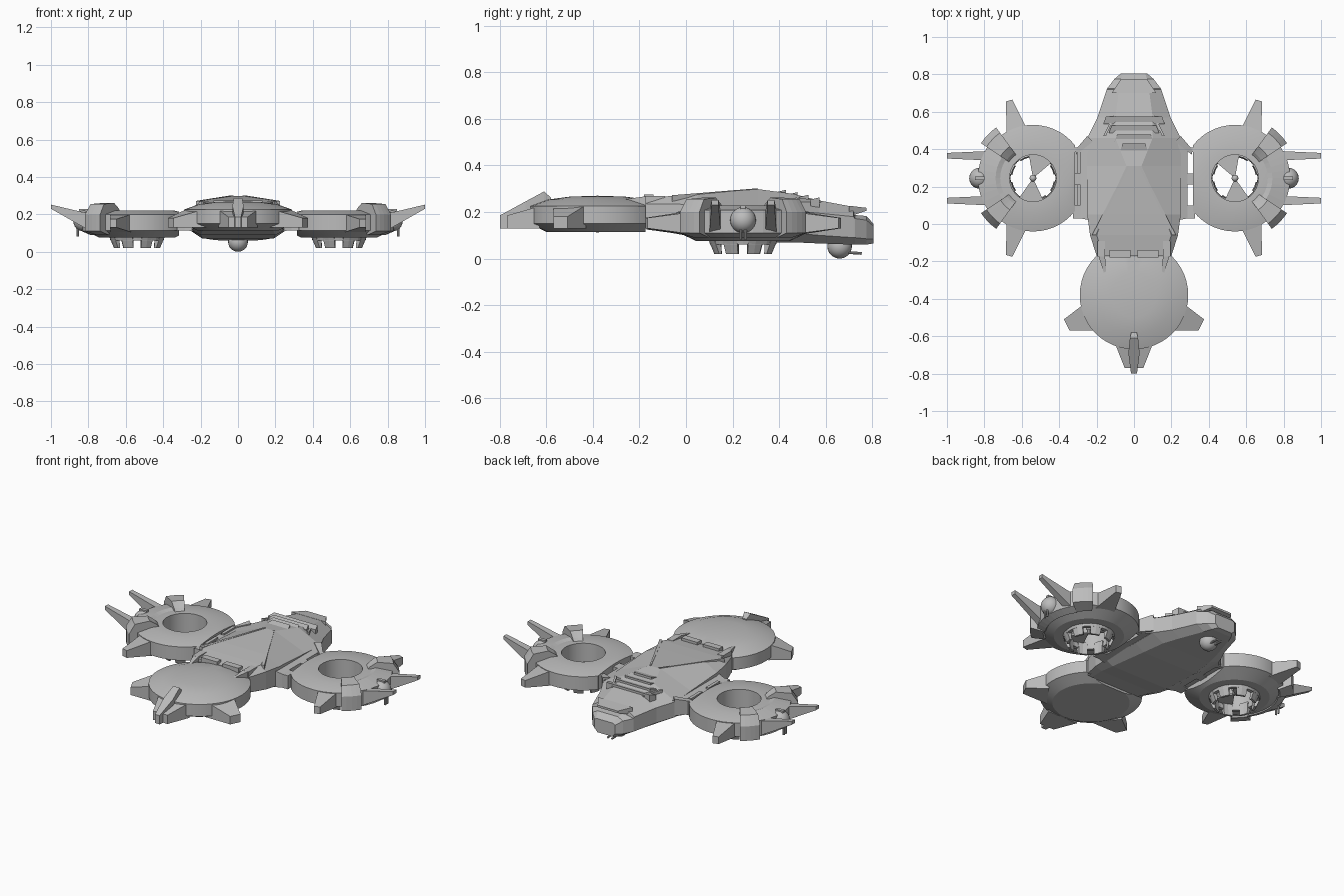
import bpy, bmesh, math
from mathutils import Vector, Matrix

cube = bpy.data.objects.get("Cube")
if cube:
    bpy.data.objects.remove(cube)

grey = bpy.data.materials.new("hull grey")
grey.use_nodes = True
grey.diffuse_color = (0.5, 0.5, 0.5, 1)
grey.node_tree.nodes["Principled BSDF"].inputs["Base Color"].default_value = (0.5, 0.5, 0.5, 1)

POD = Vector((0.54, 0.245, 0))
TAIL = Vector((0, -0.38, 0))


def finish(name, bm, mirror=False, smooth=False):
    bmesh.ops.recalc_face_normals(bm, faces=bm.faces)
    mesh = bpy.data.meshes.new(name)
    bm.to_mesh(mesh)
    bm.free()
    ob = bpy.data.objects.new(name, mesh)
    bpy.context.collection.objects.link(ob)
    mesh.materials.append(grey)
    if mirror:
        ob.modifiers.new("mirror", "MIRROR").use_mirror_merge = False
    if smooth:
        bpy.ops.object.select_all(action="DESELECT")
        ob.select_set(True)
        bpy.context.view_layer.objects.active = ob
        bpy.ops.object.shade_smooth_by_angle(angle=math.radians(25))
    return ob


def loft(name, rings, mirror=False, closed=False):
    """Skin equal rings of points; cap the ends unless closed."""
    bm = bmesh.new()
    vs = [[bm.verts.new(p) for p in ring] for ring in rings]
    n = len(vs[0])
    pairs = list(zip(vs, vs[1:])) + ([(vs[-1], vs[0])] if closed else [])
    for a, b in pairs:
        for i in range(n):
            bm.faces.new((a[i], a[(i + 1) % n], b[(i + 1) % n], b[i]))
    if not closed:
        bm.faces.new(vs[0])
        bm.faces.new(vs[-1])
    return finish(name, bm, mirror)


def box(name, x, y, z, mirror=False):
    return loft(name, [[(x[0], y[0], h), (x[1], y[0], h), (x[1], y[1], h), (x[0], y[1], h)] for h in z], mirror)


def fin(name, root, tip, root_z, tip_z, mirror=True):
    """Tapered blade from a root edge to a tip edge."""
    def ring(e, z):
        return [(*e[0], z[0]), (*e[1], z[0]), (*e[1], z[1]), (*e[0], z[1])]
    return loft(name, [ring(root, root_z), ring(tip, tip_z)], mirror)


def lathe(name, profile, centre, clip, normal, closed, mirror, steps=48):
    """Turn a radius/height profile about z and cut its inboard side flat."""
    bm = bmesh.new()
    vs = [bm.verts.new((r, 0, z)) for r, z in profile]
    es = [bm.edges.new(p) for p in zip(vs, vs[1:])]
    if closed:
        es.append(bm.edges.new((vs[-1], vs[0])))
    bmesh.ops.spin(bm, geom=vs + es, cent=(0, 0, 0), axis=(0, 0, 1), angle=math.tau, steps=steps)
    bmesh.ops.remove_doubles(bm, verts=bm.verts, dist=0.0005)
    bmesh.ops.translate(bm, verts=bm.verts, vec=centre)
    cut = bmesh.ops.bisect_plane(bm, geom=bm.verts[:] + bm.edges[:] + bm.faces[:], plane_co=clip,
                                 plane_no=normal, clear_outer=True)
    edges = [e for e in cut["geom_cut"] if isinstance(e, bmesh.types.BMEdge)]
    bmesh.ops.holes_fill(bm, edges=edges)
    return finish(name, bm, mirror, True)


def sector(name, a0, a1, rows, centre=POD, steps=4, mirror=True):
    """Curved block: rows are (radius, z) corners swept between two angles in degrees."""
    rings = []
    for i in range(steps + 1):
        a = math.radians(a0 + (a1 - a0) * i / steps)
        rings.append([(centre.x + r * math.cos(a), centre.y + r * math.sin(a), z) for r, z in rows])
    return loft(name, rings, mirror)


def ball(name, centre, radius, mirror=False):
    bm = bmesh.new()
    bmesh.ops.create_uvsphere(bm, u_segments=20, v_segments=12, radius=radius, matrix=Matrix.Translation(centre))
    return finish(name, bm, mirror, True)


def rod(name, a, b, radius, mirror=False):
    a, b = Vector(a), Vector(b)
    d = b - a
    bm = bmesh.new()
    m = Matrix.Translation((a + b) / 2) @ d.to_track_quat("Z", "Y").to_matrix().to_4x4()
    bmesh.ops.create_cone(bm, cap_ends=True, segments=8, radius1=radius, radius2=radius, depth=d.length, matrix=m)
    return finish(name, bm, mirror, True)


# Main hull: y, bottom z, bottom width, waist width, waist low z, waist high z, roof width, roof z
stations = [
    (-0.17, 0.125, 0.17, 0.20, 0.14, 0.235, 0.16, 0.255),
    (-0.06, 0.11, 0.19, 0.235, 0.125, 0.235, 0.2, 0.27),
    (0.05, 0.09, 0.20, 0.25, 0.115, 0.23, 0.16, 0.28),
    (0.31, 0.07, 0.19, 0.25, 0.11, 0.215, 0.04, 0.298),
    (0.46, 0.07, 0.17, 0.25, 0.11, 0.205, 0.1, 0.278),
    (0.57, 0.065, 0.14, 0.195, 0.10, 0.195, 0.1, 0.25),
    (0.72, 0.06, 0.09, 0.145, 0.09, 0.18, 0.08, 0.222),
    (0.725, 0.06, 0.09, 0.143, 0.09, 0.172, 0.08, 0.187),
    (0.775, 0.06, 0.07, 0.105, 0.085, 0.165, 0.07, 0.183),
    (0.805, 0.065, 0.05, 0.07, 0.085, 0.14, 0.06, 0.15),
]
loft("hull", [[(-wb, y, zb), (wb, y, zb), (wm, y, zl), (wm, y, zh), (wt, y, zt),
               (-wt, y, zt), (-wm, y, zh), (-wm, y, zl)]
              for y, zb, wb, wm, zl, zh, wt, zt in stations])
fin("nose_visor", ((-0.12, 0.7), (0.12, 0.7)), ((-0.07, 0.775), (0.07, 0.775)), (0.18, 0.227), (0.205, 0.218), False)
fin("roof_ridge", ((0.025, 0.31), (0.035, 0.31)), ((0.205, -0.06), (0.225, -0.06)), (0.25, 0.302), (0.22, 0.272))

# Stepped louvres over the nose
for i in range(4):
    y = 0.39 + i * 0.048
    w = 0.075 + 0.03 * min(i, 3)
    top = 0.296 - i * 0.011
    fin(f"louvre_{i + 1}", ((-w, y), (w, y)), ((-w + 0.015, y + 0.04), (w - 0.015, y + 0.04)),
        (0.2, top - 0.01), (0.2, top), False)
fin("louvre_cheek", ((0.15, 0.47), (0.165, 0.47)), ((0.1, 0.58), (0.11, 0.58)), (0.2, 0.262), (0.2, 0.25))

# Nose turret
ball("nose_turret", (0, 0.66, 0.053), 0.053)
for x in (-0.015, 0.015):
    rod("nose_gun", (x, 0.68, 0.027), (x, 0.755, 0.022), 0.006)

# Bridges to the side pods, with hinge slots
fin("bridge", ((0.235, 0.02), (0.235, 0.47)), ((0.285, 0.03), (0.285, 0.41)), (0.11, 0.215), (0.115, 0.2))
for y in ((0.03, 0.1), (0.21, 0.27), (0.385, 0.41)):
    box("hinge_lug", (0.28, 0.325), y, (0.115, 0.2), True)
for y in ((0.1, 0.21), (0.27, 0.385)):
    box("hinge_filler", (-0.32, -0.28), y, (0.12, 0.185))
    box("hinge_pad", (-0.305, -0.285), y, (0.18, 0.21))
fin("bridge_brace", ((0.22, 0.44), (0.25, 0.47)), ((0.31, 0.37), (0.31, 0.4)), (0.12, 0.225), (0.12, 0.2))

# Side pods: ring-shaped nacelles
lathe("side_pod", [(0.125, 0.22), (0.2, 0.22), (0.285, 0.2), (0.285, 0.115), (0.2, 0.075), (0.125, 0.075)],
      POD, (0.316, 0, 0), (-1, 0, 0), True, True)
for s, label in ((1, "fore"), (-1, "aft")):
    sector(f"{label}_armour_block", s * 34, s * 54,
           [(0.15, 0.215), (0.17, 0.235), (0.21, 0.262), (0.3, 0.255), (0.335, 0.2), (0.335, 0.11), (0.26, 0.09)])

    def flip(p):
        return (p[0], POD.y + s * p[1])
    # Long outer prongs and shorter swept fins
    fin(f"{label}_prong", [flip(p) for p in ((0.78, 0.095), (0.78, 0.145))],
        [flip(p) for p in ((1.0, 0.105), (1.0, 0.135))], (0.105, 0.2), (0.23, 0.252))
    fin(f"{label}_pod_fin", [flip(p) for p in ((0.57, 0.26), (0.68, 0.22))],
        [flip(p) for p in ((0.65, 0.42), (0.685, 0.41))], (0.105, 0.2), (0.13, 0.175))
sector("outer_plate", -34, 34, [(0.16, 0.215), (0.2, 0.228), (0.295, 0.208), (0.295, 0.11), (0.25, 0.09)], steps=8)

# Ducted rotor: exhaust vanes, hub and blades
for i in range(8):
    a = i * 45 + 22
    sector("exhaust_vane", a - 13, a + 13,
           [(0.118, 0.1), (0.15, 0.08), (0.125, 0.02), (0.112, 0.02)], steps=2)
sector("duct_collar", 0, 360, [(0.122, 0.085), (0.148, 0.085), (0.142, 0.06), (0.12, 0.06)], steps=32)
ball("rotor_hub", POD + Vector((0, 0, 0.13)), 0.018, True)
rod("rotor_axle", POD + Vector((0, 0, 0.09)), POD + Vector((0, 0, 0.13)), 0.01, True)
for a in (80, 245):
    sector("rotor_blade", a, a + 60, [(0.005, 0.105), (0.128, 0.105), (0.128, 0.095), (0.005, 0.095)])

# Outboard turrets with hanging guns
ball("side_turret", (0.825, 0.245, 0.165), 0.056, True)
for y in (0.235, 0.255):
    rod("side_gun", (0.857, y, 0.17), (0.857, y, 0.082), 0.006, True)
box("turret_bracket", (0.8, 0.85), (0.235, 0.255), (0.2, 0.228), True)

# Tail pod: clipped dome
lathe("tail_pod", [(0, 0.27), (0.12, 0.266), (0.21, 0.254), (0.29, 0.225), (0.29, 0.15), (0.22, 0.115), (0, 0.113)],
      TAIL, (0, -0.175, 0), (0, 1, 0), False, False)
fin("tail_side_fin", ((0.27, -0.43), (0.17, -0.57)), ((0.375, -0.51), (0.345, -0.57)), (0.13, 0.23), (0.13, 0.18))
fin("tail_end_fin", ((-0.105, -0.63), (0.105, -0.63)), ((-0.05, -0.77), (0.05, -0.77)), (0.13, 0.225), (0.13, 0.185), False)
spine = [(-0.58, 0.15, 0.262, 0.015), (-0.61, 0.14, 0.288, 0.022), (-0.69, 0.13, 0.245, 0.03), (-0.8, 0.13, 0.185, 0.016)]
loft("tail_spine", [[(-w, y, b), (w, y, b), (w, y, t), (-w, y, t)] for y, b, t, w in spine])

# Tail hinge: side posts, spikes and lugs
box("tail_post", (0.155, 0.195), (-0.175, -0.09), (0.13, 0.268), True)
fin("tail_spike", ((0.155, -0.17), (0.19, -0.17)), ((0.145, -0.295), (0.15, -0.295)), (0.2, 0.268), (0.2, 0.25))
box("tail_hinge", (0.02, 0.13), (-0.18, -0.14), (0.13, 0.275), True)
